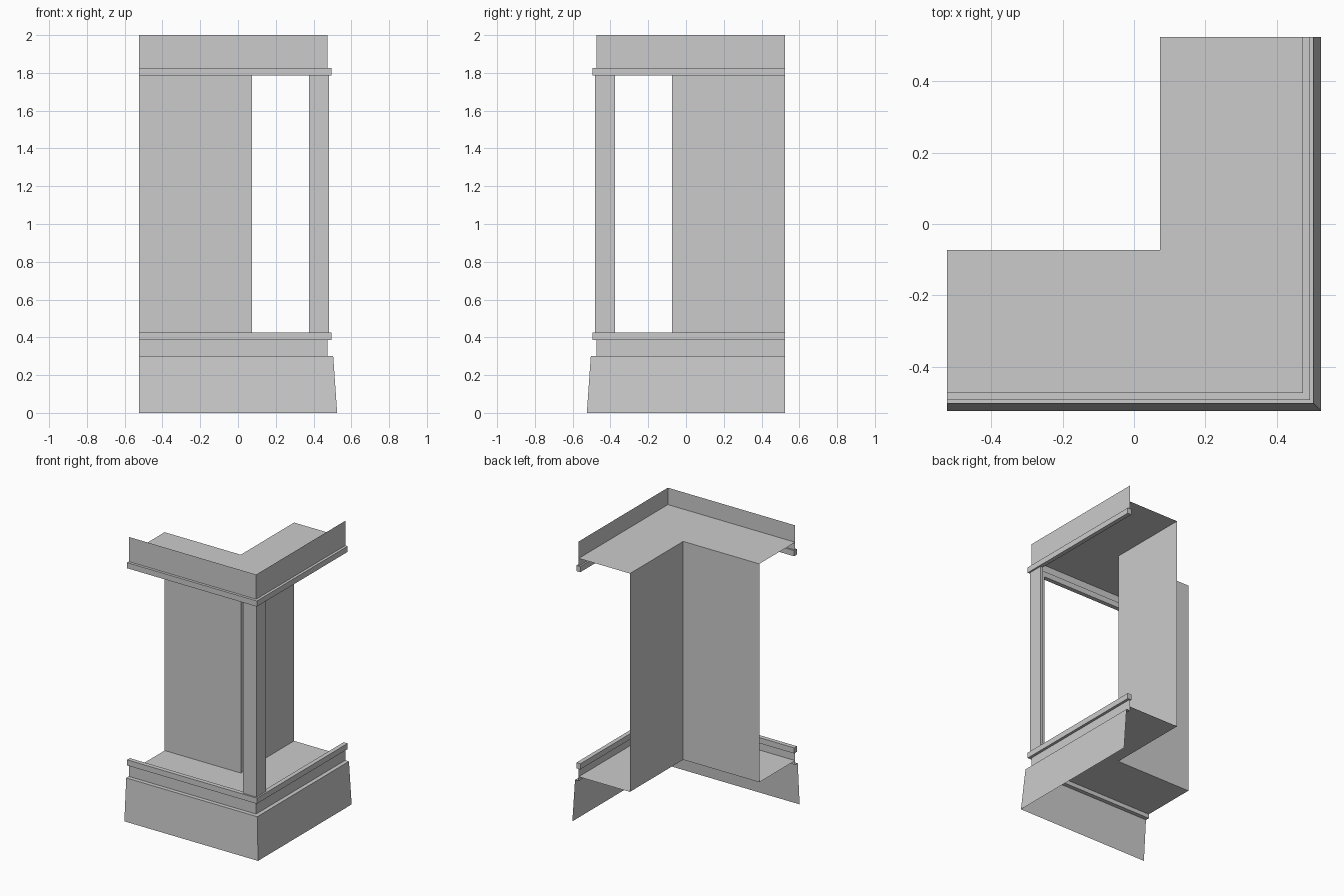
import bpy, bmesh

if "Cube" in bpy.data.objects:
    bpy.data.objects.remove(bpy.data.objects["Cube"])

E = 0.525      # open ends of both wings and outer limit of the plinth
W = 0.073      # inner wall line
FACE = 0.475   # fascia line
FLOOR, CEIL = 0.33, 1.88


def finish(name, bm, recalc=True):
    if recalc:
        bmesh.ops.recalc_face_normals(bm, faces=bm.faces)
    mesh = bpy.data.meshes.new(name)
    bm.to_mesh(mesh)
    bm.free()
    obj = bpy.data.objects.new(name, mesh)
    bpy.context.collection.objects.link(obj)
    return obj


def sweep(name, profile, closed=False, start=-E, end=E):
    """Run a (distance, height) profile around the mitred outer corner."""
    bm = bmesh.new()
    rings = []
    for spot in (lambda d: (start, -d), lambda d: (d, -d), lambda d: (d, end)):
        rings.append([bm.verts.new((*spot(d), z)) for d, z in profile])
    n = len(profile)
    for a, b in zip(rings, rings[1:]):
        for i in range(n if closed else n - 1):
            j = (i + 1) % n
            bm.faces.new((a[i], b[i], b[j], a[j]))
    if closed:
        bm.faces.new(rings[0])
        bm.faces.new(rings[-1])
    return finish(name, bm, closed)


def box_profile(d0, d1, z0, z1):
    return [(d0, z0), (d1, z0), (d1, z1), (d0, z1)]


def slab(name, z, up):
    """L-shaped horizontal sheet between the inner wall and the fascia line."""
    bm = bmesh.new()
    pts = [(-E, -FACE), (FACE, -FACE), (FACE, E), (W, E), (W, -W), (-E, -W)]
    bm.faces.new([bm.verts.new((x, y, z)) for x, y in (pts if up else pts[::-1])])
    return finish(name, bm, False)


# Sloped plinth, its ledge and the upright band above it
sweep("plinth", [(E, 0), (0.504, 0.30), (FACE, 0.30), (FACE, 0.385)])

# Sill and head mouldings
sweep("sill_trim", box_profile(0.463, 0.494, 0.385, 0.425), True)
sweep("head_trim", box_profile(0.463, 0.494, 1.785, 1.825), True)

# Fascia above the opening
sweep("fascia", [(FACE, 1.825), (FACE, 2.0)])

# L-section corner post
sweep("corner_post", box_profile(0.463, 0.482, 0.425, 1.785), True,
      start=0.376, end=-0.376)

# Inner walls, floor and ceiling
sweep("inner_wall", [(W, FLOOR), (W, CEIL)])
slab("floor", FLOOR, True)
slab("ceiling", CEIL, True)
